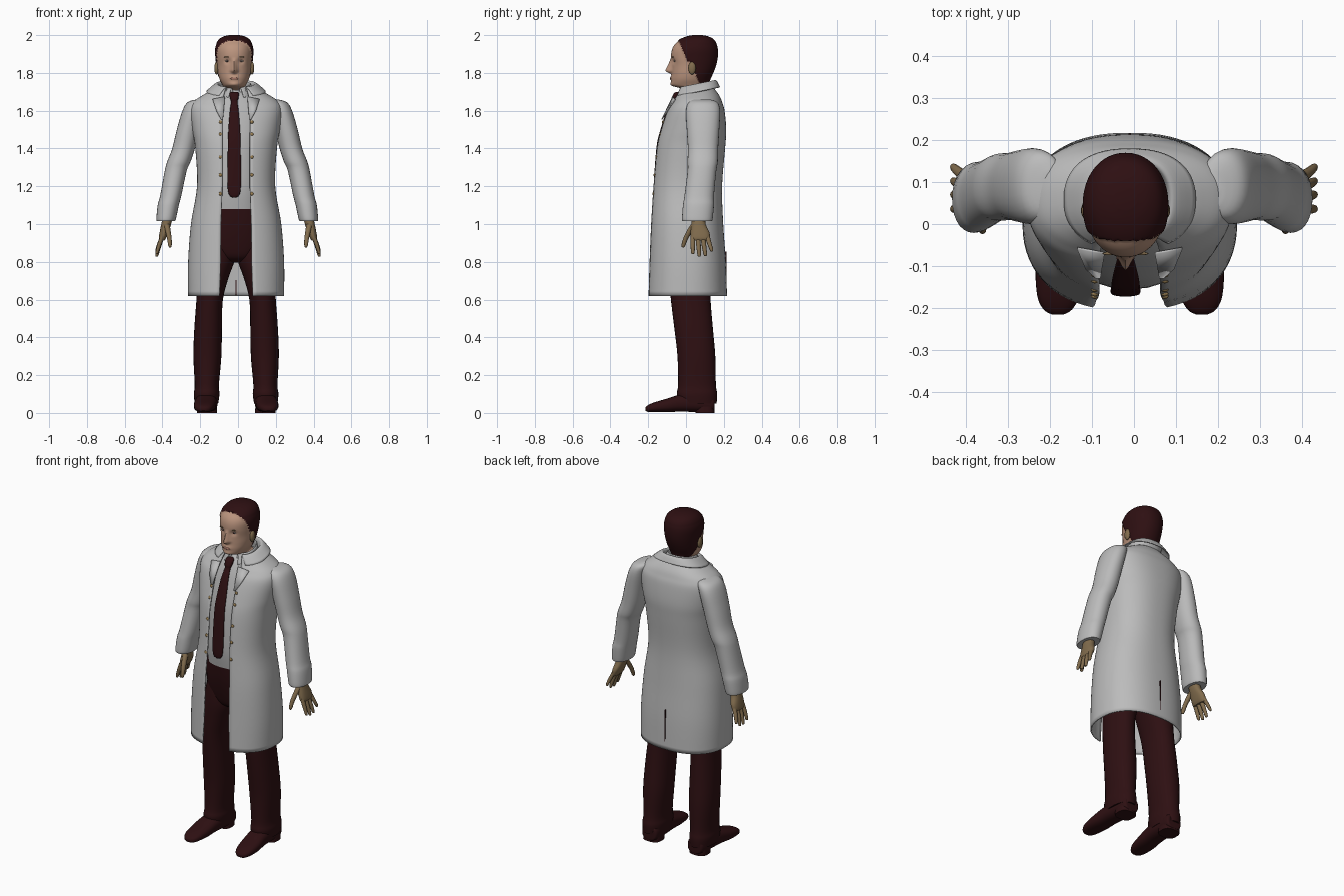
import bpy, bmesh, math
from mathutils import Vector

CX = -0.01   # body axis


def material(name, r, g, b):
    m = bpy.data.materials.new(name)
    m.diffuse_color = (r, g, b, 1)
    return m


COAT = material("coat grey", 0.50, 0.50, 0.50)
SHIRT = material("shirt grey", 0.46, 0.46, 0.46)
DARK = material("dark maroon", 0.027, 0.005, 0.006)
SKIN = material("skin", 0.50, 0.30, 0.21)
TAN = material("hand brown", 0.22, 0.15, 0.075)
GOLD = material("button gold", 0.33, 0.22, 0.09)
LIPS = material("lips", 0.36, 0.17, 0.13)
EYE = material("eye grey", 0.40, 0.36, 0.33)


def add(name, bm, *mats):
    bmesh.ops.recalc_face_normals(bm, faces=bm.faces)
    me = bpy.data.meshes.new(name)
    bm.to_mesh(me)
    bm.free()
    for m in mats:
        me.materials.append(m)
    ob = bpy.data.objects.new(name, me)
    bpy.context.collection.objects.link(ob)
    return ob


def smooth_rows(rows, k):
    # Catmull-Rom through the given rows
    out = []
    for i in range(len(rows) - 1):
        p = [rows[max(0, min(len(rows) - 1, i + d))] for d in (-1, 0, 1, 2)]
        for j in range(k):
            t = j / k
            out.append([0.5 * (2 * b + (c - a) * t + (2*a - 5*b + 4*c - d) * t*t
                               + (3*b - a - 3*c + d) * t**3) for a, b, c, d in zip(*p)])
    return out + [list(rows[-1])]


def spow(v, e):
    return math.copysign(abs(v) ** e, v)


def section(cx, cy, rx, ry, e, n, gap=0):
    # superellipse starting at the front (-y), with an optional front opening
    t0 = math.asin(min(1, gap / rx) ** (1 / e)) if gap else 0
    pts = []
    for i in range(n):
        t = t0 + (2 * math.pi - 2 * t0) * i / (n - 1 if gap else n)
        pts.append((cx + rx * spow(math.sin(t), e), cy - ry * spow(math.cos(t), e)))
    return pts


def skin_rings(rings, closed):
    bm = bmesh.new()
    vs = [[bm.verts.new(p) for p in r] for r in rings]
    n = len(vs[0])
    for a, b in zip(vs, vs[1:]):
        for i in range(n if closed else n - 1):
            j = (i + 1) % n
            bm.faces.new((a[i], a[j], b[j], b[i]))
    if closed:
        bm.faces.new(vs[0])
        bm.faces.new(vs[-1])
    return bm


def solid(name, rows, mat, k=4, n=28, e=1.0, along_y=False):
    # rows: position along axis, x, other centre, x radius, other radius
    rings = []
    for z, cx, c, rx, r in smooth_rows(rows, k):
        pts = section(cx, c, max(rx, .002), max(r, .002), e, n)
        rings.append([(x, z, max(y, 0.0)) if along_y else (x, y, z) for x, y in pts])
    return add(name, skin_rings(rings, True), mat)


def shell(name, rows, mat, k=4, n=56, e=0.85, tilt=0.0, thick=0.008):
    # rows: z, front y, back y, x radius, half opening
    rings = []
    for z, yf, yb, rx, gap in smooth_rows(rows, k):
        pts = section(CX, (yf + yb) / 2, rx, (yb - yf) / 2, e, n, gap)
        rings.append([(x, y, z + tilt * (y - .06)) for x, y in pts])
    ob = add(name, skin_rings(rings, False), mat)
    mod = ob.modifiers.new("thickness", 'SOLIDIFY')
    mod.thickness = thick
    mod.offset = 0
    return ob


def blob(name, loc, scale, mat):
    bm = bmesh.new()
    bmesh.ops.create_uvsphere(bm, u_segments=14, v_segments=8, radius=1)
    for v in bm.verts:
        v.co = Vector([c * s + l for c, s, l in zip(v.co, scale, loc)])
    return add(name, bm, mat)


# coat body, open at the front
coat = shell("coat", [
    (.62, -.202, .213, .25, .088), (.80, -.195, .207, .25, .082), (1.0, -.187, .193, .235, .08),
    (1.2, -.175, .187, .203, .073), (1.4, -.157, .203, .212, .073), (1.5, -.133, .209, .228, .073),
    (1.6, -.098, .2, .24, .073), (1.645, -.07, .187, .222, .07), (1.68, -.05, .172, .172, .065),
    (1.72, -.035, .142, .10, .055)], COAT, k=5, n=64)
shell("coat_collar", [(1.70, -.03, .145, .09, .05), (1.735, -.03, .15, .095, .05),
                      (1.737, -.04, .16, .11, .06), (1.70, -.06, .177, .155, .09)],
      COAT, tilt=.2, thick=.006)
shell("shirt_collar", [(1.69, -.03, .13, .08, .015), (1.735, -.018, .127, .074, .02),
                       (1.735, -.024, .132, .079, .025), (1.69, -.052, .14, .087, .04)],
      SHIRT, tilt=.2, thick=.004)

# back vent line
bm = bmesh.new()
bmesh.ops.create_cube(bm, size=1)
for v in bm.verts:
    v.co = Vector((CX + v.co.x * .005, .211 + v.co.y * .009, .74 + v.co.z * .23))
add("back_vent", bm, DARK)

# shirt, tie and trouser seat
solid("shirt", [(1.08, CX, 0, .15, .145), (1.2, CX, 0, .15, .155), (1.4, CX, .01, .15, .15),
                (1.5, CX, .02, .16, .138), (1.6, CX, .04, .16, .125), (1.66, CX, .05, .13, .105),
                (1.69, CX, .055, .09, .09), (1.71, CX, .06, .07, .07)], SHIRT, e=.85)
solid("tie", [(1.14, -.02, -.163, .008, .005), (1.18, -.02, -.164, .034, .008),
              (1.4, -.02, -.149, .034, .008), (1.5, -.02, -.127, .031, .008),
              (1.6, -.02, -.094, .023, .008), (1.645, -.02, -.07, .017, .01),
              (1.665, -.02, -.062, .022, .015), (1.69, -.02, -.05, .025, .015),
              (1.70, -.02, -.042, .018, .01)], DARK, n=16, e=.8)
solid("trouser_seat", [(1.145, CX, 0, .15, .15), (1.0, CX, .01, .175, .143),
                       (.88, CX, .015, .17, .12), (.82, CX, .02, .12, .10),
                       (.795, CX, .02, .04, .05)], DARK, e=.9)

for s, side in ((-1, "left"), (1, "right")):
    def rows(data, c):
        return [(z, c + s * off, cy, rx, ry) for z, off, cy, rx, ry in data]

    # sleeves
    solid(side + "_sleeve", rows([
        (1.66, .195, .085, .02, .04), (1.645, .212, .09, .05, .075), (1.6, .233, .09, .057, .09),
        (1.5, .260, .09, .06, .086), (1.4, .284, .09, .06, .08), (1.33, .309, .088, .062, .08),
        (1.28, .326, .084, .058, .076), (1.15, .352, .07, .056, .078), (1.10, .365, .066, .056, .082),
        (1.03, .376, .06, .052, .081), (1.015, .378, .06, .048, .077)], -.004), COAT, e=.92)
    # hand
    solid(side + "_palm", rows([
        (1.05, .37, .065, .026, .036), (1.0, .38, .066, .026, .038), (.955, .392, .074, .023, .05),
        (.925, .40, .075, .019, .05), (.912, .402, .075, .012, .044)], 0), TAN, n=20, e=.85)
    for i, (y0, y1, zt) in enumerate(((.036, .036, .848), (.063, .07, .835),
                                      (.089, .102, .838), (.113, .135, .862))):
        solid(f"{side}_finger_{i + 1}", rows([
            (.935, .40, y0, .012, .013), ((.93 + zt) / 2, .417, (y0 + y1) / 2, .011, .012),
            (zt, .429, y1, .008, .009), (zt - .008, .430, y1, .003, .003)], 0), TAN, k=3, n=12)
    solid(side + "_thumb", rows([
        (1.0, .378, .045, .016, .018), (.96, .370, .018, .014, .016), (.92, .363, -.003, .012, .013),
        (.885, .360, -.014, .009, .01), (.876, .360, -.015, .003, .003)], 0), TAN, k=3, n=12)
    # trouser leg
    solid(side + "_leg", rows([
        (.95, .09, .02, .08, .11), (.82, .102, .02, .096, .115), (.72, .122, .02, .083, .11),
        (.6, .14, .025, .070, .105), (.45, .148, .04, .073, .102), (.3, .152, .055, .074, .10),
        (.15, .155, .058, .064, .10), (.10, .156, .058, .068, .107), (.05, .157, .062, .062, .10)],
        CX), DARK, e=.92)
    # shoe and heel
    solid(side + "_shoe", rows([
        (.152, .150, .045, .03, .025), (.14, .152, .052, .05, .047), (.05, .155, .055, .057, .05),
        (-.03, .16, .052, .057, .045), (-.10, .166, .04, .058, .036), (-.17, .17, .03, .05, .025),
        (-.203, .171, .023, .034, .017), (-.215, .171, .02, .014, .008)],
        CX), DARK, e=.8, along_y=True)
    solid(side + "_heel", rows([(0, .154, .10, .054, .05), (.035, .154, .10, .052, .05)], CX),
          DARK, k=1, e=.7)
    # lapel
    bm = bmesh.new()
    bm.faces.new([bm.verts.new((CX + s * x, y, z)) for x, y, z in
                  ((.06, -.072, 1.675), (.125, -.06, 1.662), (.105, -.108, 1.60),
                   (.08, -.13, 1.555), (.07, -.13, 1.555))])
    add(side + "_lapel", bm, COAT).modifiers.new("thickness", 'SOLIDIFY').thickness = .006
    # buttons on the coat edge
    for i, z in enumerate((1.54, 1.475, 1.355, 1.26, 1.16)):
        x = CX + s * .083
        near = min((v.co for v in coat.data.vertices if v.co.y < 0),
                   key=lambda c: (c.x - x) ** 2 + (c.z - z) ** 2)
        blob(f"{side}_button_{i + 1}", (x, near.y - .006, z), (.009, .006, .009), GOLD)

# head with modelled face
HX = -.02
head_rows = [  # z, front y, back y, x radius
    (1.66, 0, .135, .07), (1.71, 0, .125, .067), (1.722, -.04, .122, .058), (1.735, -.074, .12, .062),
    (1.765, -.078, .125, .077), (1.80, -.076, .14, .086), (1.84, -.075, .154, .09),
    (1.88, -.079, .162, .094), (1.92, -.075, .163, .096), (1.95, -.06, .157, .09),
    (1.975, -.03, .142, .076), (1.99, .005, .115, .053), (1.997, .035, .085, .025)]


def bump(d, w):
    return math.exp(-(d / w) ** 2)


def hairline(z):
    return .01 - .45 * (z - 1.86) if z > 1.86 else .02 + .45 * (1.86 - z)


rings = []
for z, yf, yb, rx in smooth_rows(head_rows, 6):
    ring = []
    for x, y in section(HX, (yf + yb) / 2, rx, (yb - yf) / 2, .95, 88):
        if y < 0:
            dx = x - HX
            nose = max(0, min(1, (1.88 - z) / .07)) if z > 1.81 else max(0, 1 - (1.81 - z) / .018)
            y -= .036 * nose * bump(dx, .008 + .008 * nose)
            y += .010 * bump(abs(dx) - .036, .016) * bump(z - 1.863, .014)
            y -= .005 * bump(dx, .025) * bump(z - 1.772, .012)
            y -= .006 * bump(dx, .025) * bump(z - 1.738, .012)
        if y > hairline(z) and z > 1.735:
            x += .006 * (x - HX) / .1
            y += .005 * (y - .045) / .1
            z_out = z + (.003 if z > 1.95 else 0)
        else:
            z_out = z
        ring.append((x, y, z_out))
    rings.append(ring)
head = add("head", skin_rings(rings, True), SKIN, DARK)
for f in head.data.polygons:
    c = f.center
    f.material_index = int(c.z > 1.735 and c.y > hairline(c.z))


def face_y(x, z):
    return min((v.co for v in head.data.vertices if v.co.y < 0),
               key=lambda c: (c.x - x) ** 2 + (c.z - z) ** 2).y


# face details
for s, side in ((-1, "left"), (1, "right")):
    x = HX + s * .036
    blob(side + "_eye", (x, face_y(x, 1.863) + .001, 1.863), (.013, .004, .005), EYE)
    blob(side + "_iris", (x, face_y(x, 1.863) - .002, 1.863), (.004, .003, .004), DARK)
    blob(side + "_eyebrow", (x, face_y(x, 1.884) + .001, 1.884), (.019, .004, .003), TAN)
    blob(side + "_ear", (HX + s * .094, .032, 1.825), (.012, .02, .034), TAN)
blob("mouth", (HX, face_y(HX, 1.770) + .002, 1.770), (.023, .005, .006), LIPS)

# smooth shading with sharp edges kept
for ob in bpy.context.collection.objects:
    ob.select_set(True)
    bpy.context.view_layer.objects.active = ob
bpy.ops.object.shade_smooth_by_angle(angle=math.radians(45))
